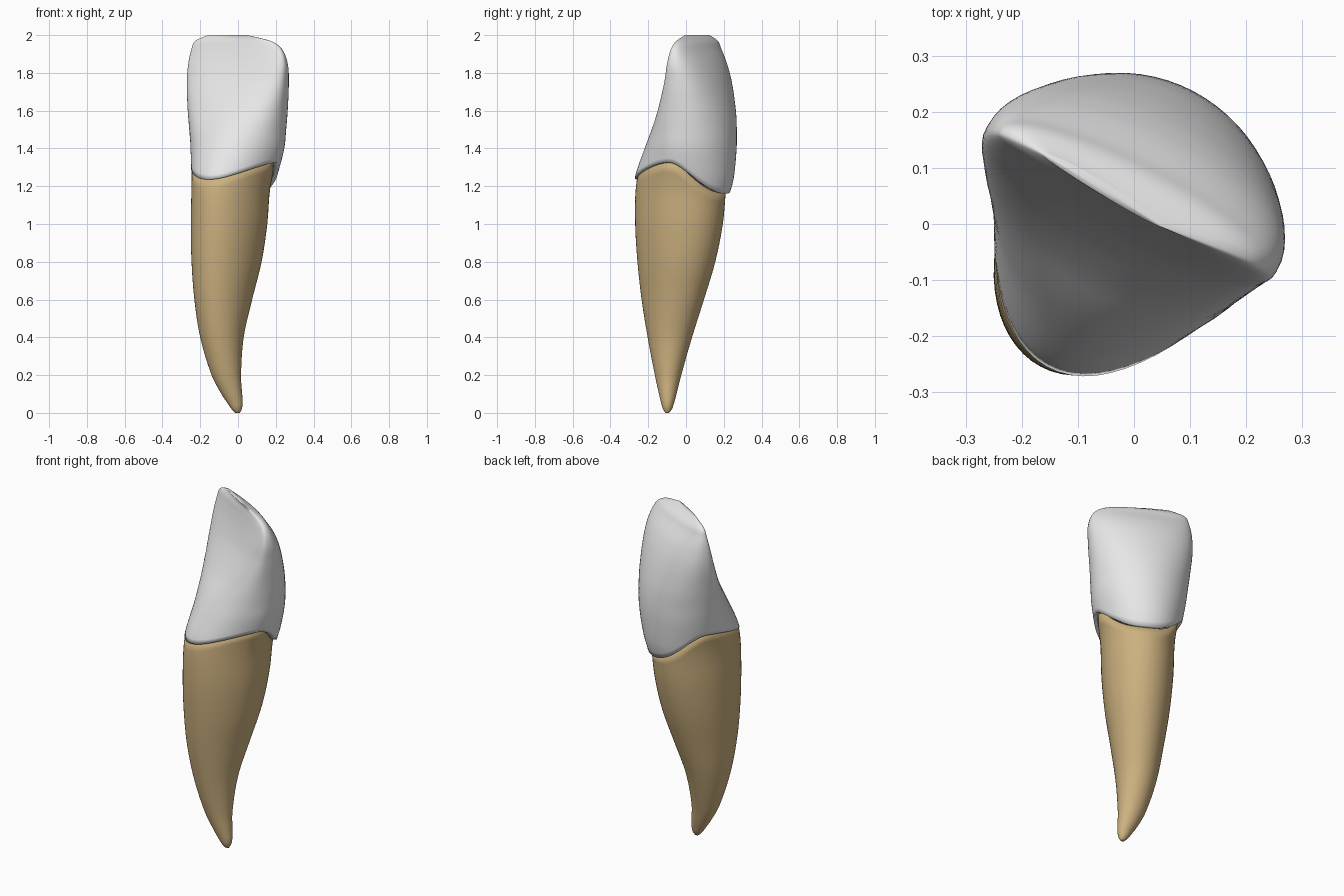
import bpy, bmesh, math

if "Cube" in bpy.data.objects:
    bpy.data.objects.remove(bpy.data.objects["Cube"])

N = 64                      # points around each ring
YAW = math.radians(-28)     # the biting edge runs diagonally
CY, SY = math.cos(YAW), math.sin(YAW)

# z, x min, x max, y min, y max, outer depth, inner depth, inner taper, hollow
ROOT = [
    (0.00, -.014, .010, -.108, -.090, 1.0, 1.0, 1.0, 0),
    (0.02, -.034, .020, -.122, -.074, 1.0, 1.0, 1.0, 0),
    (0.05, -.055, .025, -.131, -.064, 1.0, 1.0, 1.0, 0),
    (0.10, -.088, .022, -.143, -.050, 1.0, 1.0, 1.0, 0),
    (0.20, -.140, .016, -.165, -.025, 1.0, 1.05, 1.0, 0),
    (0.40, -.200, .030, -.203, .032, 1.1, 1.15, 1.0, 0),
    (0.60, -.231, .075, -.235, .095, 1.2, 1.3, 1.0, 0),
    (0.80, -.246, .125, -.257, .155, 1.2, 1.35, 1.05, 0),
    (1.00, -.250, .155, -.269, .195, 1.2, 1.35, 1.1, 0),
    (1.20, -.246, .172, -.265, .214, 1.18, 1.35, 1.15, 0),
    (1.36, -.244, .213, -.235, .240, 1.05, 1.2, 1.2, 0),
]
CROWN = [
    (1.13, -.246, .177, -.267, .220, 1.18, 1.35, 1.15, 0),
    (1.19, -.248, .186, -.270, .240, 1.14, 1.33, 1.15, 0),
    (1.25, -.249, .206, -.270, .254, 1.08, 1.28, 1.2, 0),
    (1.40, -.251, .245, -.219, .268, .92, 1.0, 1.15, 0),
    (1.50, -.258, .255, -.182, .269, .86, .82, 1.0, .02),
    (1.60, -.266, .263, -.150, .264, .78, .63, .85, .10),
    (1.75, -.271, .269, -.115, .243, .60, .36, .75, .20),
    (1.85, -.263, .263, -.100, .217, .45, .21, .72, .20),
    (1.93, -.245, .230, -.078, .186, .28, .13, .75, .10),
    (1.97, -.225, .170, -.050, .168, .21, .10, .8, 0),
    (2.00, -.160, .050, -.005, .125, .10, .06, .9, 0),
]


def row_at(table, z):
    """Smooth interpolation of a table row at height z."""
    z = max(table[0][0], min(table[-1][0], z))
    i = 0
    while i < len(table) - 2 and z > table[i + 1][0]:
        i += 1
    a, b = table[i], table[i + 1]
    p, n = table[max(i - 1, 0)], table[min(i + 2, len(table) - 1)]
    h = b[0] - a[0]
    t = (z - a[0]) / h
    out = []
    for k in range(1, 9):
        ma = (b[k] - p[k]) / (b[0] - p[0]) * h
        mb = (n[k] - a[k]) / (n[0] - a[0]) * h
        out.append((2*t**3 - 3*t*t + 1) * a[k] + (t**3 - 2*t*t + t) * ma
                   + (3*t*t - 2*t**3) * b[k] + (t**3 - t*t) * mb)
    return out


def outline(row, ang):
    """Unit section: rounded outer face, tapered or hollowed inner face."""
    u, s = math.cos(ang), math.sin(ang)
    if s >= 0:
        v = row[4] * s ** min(1, .4 + .6 * row[6])
    else:
        s = -s
        v = -row[5] * (s ** row[6] - row[7] * s ** 4)
    return u * CY - v * SY, u * SY + v * CY


ANGLES = [2 * math.pi * i / N for i in range(N)]


def section(table, z, ang):
    """Point of the section at height z, fitted to the width and depth."""
    row = row_at(table, z)
    pts = [outline(row, a) for a in ANGLES]
    x, y = outline(row, ang)
    x0, x1 = min(p[0] for p in pts), max(p[0] for p in pts)
    y0, y1 = min(p[1] for p in pts), max(p[1] for p in pts)
    return (row[0] + (row[1] - row[0]) * (x - x0) / (x1 - x0),
            row[2] + (row[3] - row[2]) * (y - y0) / (y1 - y0), z)


def neck(ang):
    """Wavy line where crown and root meet."""
    s = math.sin(ang)
    if s > 0:
        return 1.325 - .165 * s * s * (2.2 - 1.2 * s)
    return 1.325 - .09 * s * s


def tucked(ring, k, dz):
    cx = sum(p[0] for p in ring) / N
    cy = sum(p[1] for p in ring) / N
    return [(cx + (p[0] - cx) * k, cy + (p[1] - cy) * k, p[2] + dz) for p in ring]


def loft(name, rings, color):
    bm = bmesh.new()
    vs = [[bm.verts.new(p) for p in r] for r in rings]
    for a, b in zip(vs, vs[1:]):
        for i in range(N):
            j = (i + 1) % N
            bm.faces.new((a[i], a[j], b[j], b[i]))
    for r in (vs[0], vs[-1]):          # close both ends
        c = [sum(v.co[k] for v in r) / N for k in range(3)]
        m = bm.verts.new(c)
        for i in range(N):
            bm.faces.new((r[i], r[(i + 1) % N], m))
    bmesh.ops.recalc_face_normals(bm, faces=bm.faces)
    for f in bm.faces:
        f.smooth = True
    me = bpy.data.meshes.new(name)
    bm.to_mesh(me)
    bm.free()
    mat = bpy.data.materials.new(name + "_colour")
    mat.diffuse_color = (*color, 1)
    mat.use_nodes = True
    mat.node_tree.nodes["Principled BSDF"].inputs["Base Color"].default_value = mat.diffuse_color
    me.materials.append(mat)
    ob = bpy.data.objects.new(name, me)
    bpy.context.collection.objects.link(ob)


# root: from the tip up to the wavy neck line, closed just inside the crown
M = 36
rings = [[section(ROOT, (neck(a) + .004) * (k / M) ** 1.5, a) for a in ANGLES]
         for k in range(M + 1)]
rings.append(tucked(rings[-1], .93, .003))
loft("root", rings, (.61, .44, .215))

# crown: from the neck line up to the biting edge, with a rolled lower rim
M = 44
rings = []
for k in range(M + 1):
    s = math.sin(k / M * math.pi / 2)
    rings.append([section(CROWN, neck(a) + (2 - neck(a)) * s, a) for a in ANGLES])
rings.insert(0, tucked(rings[0], .93, .002))
loft("crown", rings, (.80, .80, .80))
